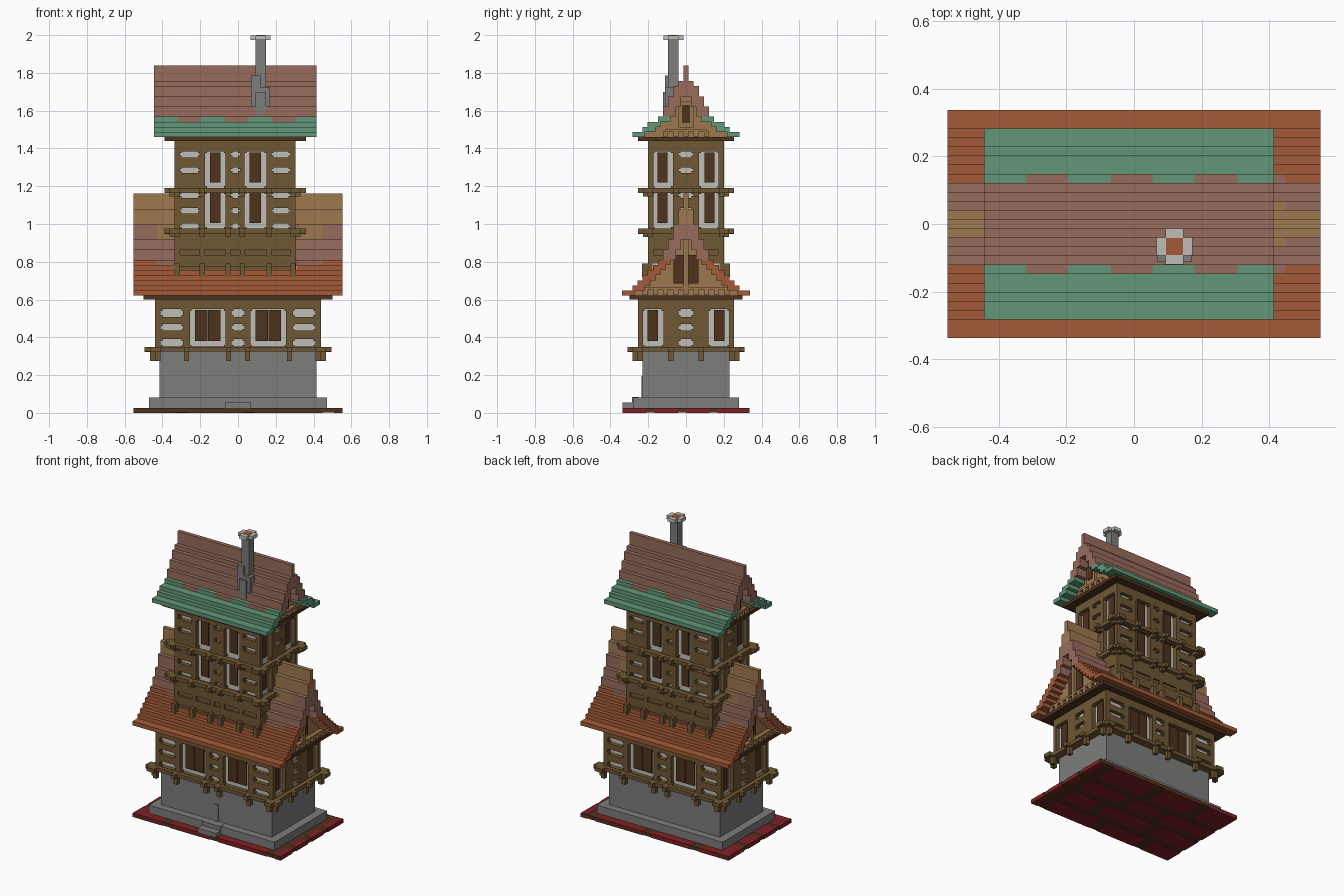
import bpy, bmesh
from mathutils import Matrix, Vector

cube = bpy.data.objects.get("Cube")
if cube:
    bpy.data.objects.remove(cube, do_unlink=True)

V = 0.027  # size of one building block


def linear(c):
    c /= 255
    return c / 12.92 if c <= 0.04 else ((c + 0.055) / 1.055) ** 2.4


def material(name, r, g, b):
    m = bpy.data.materials.new(name)
    m.use_nodes = True
    col = (linear(r), linear(g), linear(b), 1)
    m.diffuse_color = col
    bsdf = m.node_tree.nodes["Principled BSDF"]
    bsdf.inputs["Base Color"].default_value = col
    bsdf.inputs["Roughness"].default_value = 0.9
    return m


STONE = material("grey stone", 125, 125, 124)
TIMBER = material("timber brown", 112, 87, 52)
DARK = material("dark wood", 78, 50, 28)
PLASTER = material("off white plaster", 192, 190, 182)
BOARDS = material("tan boards", 158, 121, 80)
ORANGE = material("orange tile", 164, 91, 55)
MAUVE = material("mauve tile", 151, 108, 92)
GREEN = material("green tile", 98, 150, 120)
RED = material("red paving", 128, 33, 37)


def build(name, mat, boxes):
    """One object made of boxes (x0, x1, y0, y1, z0, z1)."""
    bm = bmesh.new()
    for x0, x1, y0, y1, z0, z1 in boxes:
        mid = Vector((x0 + x1, y0 + y1, z0 + z1)) / 2
        size = Matrix.Diagonal((abs(x1 - x0), abs(y1 - y0), abs(z1 - z0), 1))
        bmesh.ops.create_cube(bm, size=1, matrix=Matrix.Translation(mid) @ size)
    mesh = bpy.data.meshes.new(name)
    bm.to_mesh(mesh)
    bm.free()
    mesh.materials.append(mat)
    ob = bpy.data.objects.new(name, mesh)
    bpy.context.collection.objects.link(ob)


def place(side, u0, u1, d0, d1, z0, z1):
    """Box on a wall: u runs along the wall, d points outwards."""
    s = -1 if side in ("front", "right") else 1
    if side in ("front", "back"):
        return (u0, u1, s * d0, s * d1, z0, z1)
    return (s * d0, s * d1, u0, u1, z0, z1)


def facade(storey, side, d, posts, slots, windows, z0, z1, rails, hang, panes=1):
    """Timber frame with slotted bays, windows and a jettied sill beam."""
    frame, shutters = [], []
    c = 0.01  # corner blocks that round off each opening

    def corners(a, b, lo, hi):
        for u in (a, b - c):
            for z in (lo, hi - c):
                frame.append(place(side, u, u + c, d - V, d - 0.002, z, z + c))

    for a, b in posts:
        m = (a + b) / 2
        frame.append(place(side, a, b, d - V, d, z0, z1))
        frame.append(place(side, m - 0.014, m + 0.014, d, d + 2 * V, z0 - V, z0))
        frame.append(place(side, m - 0.014, m + 0.014, d, d + V, z0 - hang, z0))
    for a, b in slots:
        bottom = 0
        for lo, hi in rails:
            frame.append(place(side, a, b, d - V, d, z0 + lo, z0 + hi))
            corners(a, b, z0 + bottom, z0 + lo)
            bottom = hi
    lo, hi = posts[0][0], posts[-1][1]
    frame.append(place(side, lo - 0.055, hi + 0.055, d - 0.01, d + V, z0 - 0.025, z0))
    frame.append(place(side, lo, hi, d - V, d, rails[-1][0] + z0, z1))
    for a, b in windows:
        corners(a, b, z0, z0 + rails[-1][0])
        w = (b - a - 0.05) / panes
        for i in range(panes):
            p = a + 0.025 + i * w
            shutters.append(place(side, p + 0.002, p + w - 0.002, d - V, d - 0.018,
                                  z0 + 0.03, z0 + rails[-1][0] - 0.006))
    build(f"{storey}_{side}_frame", TIMBER, frame)
    build(f"{storey}_{side}_shutters", DARK, shutters)


def mirror(spans):
    return sorted([(-b, -a) for a, b in spans] + spans)


# Paving slab with staggered stones
build("paving_joints", DARK, [(-0.55, 0.55, -0.335, 0.335, 0.003, 0.026)])
stones = []
for row in range(4):
    y = -0.335 + row * 0.1675
    x = -0.553
    for i in range(4):
        end = min(0.553, x + (0.28, 0.36, 0.42)[(i + row) % 3])
        if end > x:
            stones.append((x, end - (0.06 if end < 0.55 else 0), y,
                           y + (0.1675 if row == 3 else 0.125), 0, V))
        x = end
build("paving_stones", RED, stones)

# Stone ground floor with plinth, steps and door post
build("stone_plinth", STONE, [(-0.47, 0.47, -0.28, 0.28, V, 0.081)])
build("stone_walls", STONE, [(-0.415, 0.415, -0.23, 0.23, 0.08, 0.34)])
build("entry_steps", STONE, [(-0.07, 0.07, -0.335, -0.28, V, 0.055),
                             (-0.07, 0.07, -0.287, -0.25, 0.055, 0.083)])
build("door_post", STONE, [(-0.014, 0.014, -0.235, -0.22, 0.08, 0.195)])

# Lower timber storey
build("lower_plaster", PLASTER, [(-0.413, 0.413, -0.228, 0.228, 0.35, 0.61)])
build("lower_floor", TIMBER, [(-0.44, 0.44, -0.255, 0.255, 0.325, 0.352)])
rails = [(0.04, 0.085), (0.12, 0.158), (0.2, 0.25)]
for side in ("front", "back"):
    facade("lower", side, 0.255, mirror([(0.41, 0.44), (0.255, 0.29), (0.035, 0.065)]),
           mirror([(0.29, 0.41)]) + [(-0.035, 0.035)], mirror([(0.065, 0.255)]),
           0.35, 0.61, rails, 0.075, 2)
for side in ("left", "right"):
    facade("lower", side, 0.44, mirror([(0.228, 0.255), (0.04, 0.12)]),
           [(-0.04, 0.04)], mirror([(0.12, 0.23)]), 0.35, 0.61, rails, 0.075)

# Tower: plain base and two timber storeys
T0, T1 = -0.335, 0.305
ENDS = ((T1, 1), (T0, -1))
build("tower_base", TIMBER, [(T0 + 0.012, T1 - 0.012, -0.188, 0.188, 0.7, 0.97),
                             (T0, T1, -0.2, 0.2, 0.775, 0.835),
                             (T0, T1, -0.2, 0.2, 0.865, 0.97)])
build("tower_plaster", PLASTER, [(T0 + V, T1 - V, -0.173, 0.173, 0.96, 1.45)])
build("tower_foot_plaster", PLASTER, [(x, x + s * 0.005, t * 0.145, t * 0.178, 0.762, 0.79)
                                      for x, s in ENDS for t in (-1, 1)])
front_posts = [(-0.335, -0.308), (-0.203, -0.175), (-0.065, -0.04),
               (0.01, 0.035), (0.15, 0.178), (0.278, 0.305)]
side_posts = mirror([(0.178, 0.2), (0.04, 0.07)])
build("tower_base_posts", TIMBER,
      [place(s, a, b, 0.17, d, z0, z1) for s in ("front", "back") for a, b in front_posts
       for d, z0, z1 in ((0.201, 0.72, 0.96), (0.232, 0.72, 0.79))] +
      [place(s, a, b, d - V, d + 0.002, 0.72, 0.96)
       for s, d in (("left", T1), ("right", -T0)) for a, b in side_posts])
rails = [(0.027, 0.08), (0.11, 0.163), (0.195, 0.25)]
for storey, z0, z1 in (("tower_lower", 0.975, 1.175), ("tower_upper", 1.19, 1.45)):
    for side in ("front", "back"):
        facade(storey, side, 0.2, front_posts,
               [(-0.308, -0.203), (-0.04, 0.01), (0.178, 0.278)],
               [(-0.175, -0.065), (0.035, 0.15)], z0, z1, rails, 0.045)
    for side, d in (("left", T1), ("right", -T0)):
        facade(storey, side, d, side_posts, [(-0.04, 0.04)],
               mirror([(0.07, 0.178)]), z0, z1, rails, 0.045)


def roof(name, x0, x1, g0, g1, z, steps, tiles, split_rows):
    """Stepped gable roof of (half width, height) rows counted in blocks;
    rows in split_rows alternate between two tile colours."""
    rows = {m: [] for m in tiles}
    gable = []
    band = 0
    for i, (half, h) in enumerate(steps):
        w = V * half
        inner = max(0, w - 2.5 * V)
        top = z + h * V
        if i in split_rows:
            x, k = x0, 0
            while x < x1 - 0.001:
                end = min(x1, x + 0.125)
                rows[tiles[band + k % 2]] += [(x, end, s * inner, s * w, z, top) for s in (-1, 1)]
                x, k = end, k + 1
            band += 1
        else:
            rows[tiles[band]] += [(x0, x1, s * inner, s * w, z, top) for s in (-1, 1)]
        if w > 0.06:
            gable += [(a, a + V, -w + 0.03, w - 0.03, z, top) for a in (g0, g1 - V)]
        z = top
    for m, boxes in rows.items():
        build(f"{name}_{m.name.replace(' ', '_')}", m, boxes)
    build(f"{name}_gables", BOARDS, gable)


def dentils(name, g0, g1, half, z):
    """Row of small block ends across each gable foot, with a ledge."""
    boxes = []
    for a, b in ((g1, g1 + V), (g0 - V, g0)):
        boxes += [(a, b, k * 2 * V - V / 2, k * 2 * V + V / 2, z, z + V)
                  for k in range(-half, half + 1)]
        boxes.append((a, b, -half * 2 * V, half * 2 * V, z + V, z + 1.5 * V))
    build(name, BOARDS, boxes)


# Lower roof
build("lower_eave_beams", DARK, [(-0.5, 0.5, -0.3, 0.3, 0.6, 0.622)])
roof("lower_roof", -0.553, 0.552, -0.47, 0.47, 0.621,
     [(12.5, 1), (10.5, 1), (9.5, 1), (8.5, 1), (7.5, 1), (6.5, 1), (5.5, 1),
      (4.5, 2), (3.5, 2), (2.5, 3), (1.5, 3), (0.5, 3)], [ORANGE, MAUVE, BOARDS], (6, 9))
dentils("lower_gable_dentils", -0.47, 0.47, 4, 0.625)
build("lower_gable_shutters", DARK,
      [(s * 0.47, s * 0.478, t * 0.012, t * 0.065, 0.685, 0.835) for s in (-1, 1) for t in (-1, 1)])
build("lower_gable_mullions", BOARDS,
      [(s * 0.46, s * 0.495, -0.012, 0.012, 0.66, 0.97) for s in (-1, 1)])

# Upper roof
build("upper_eave_beams", DARK, [(-0.39, 0.36, -0.255, 0.255, 1.44, 1.461)])
roof("upper_roof", -0.445, 0.415, T0 - V, T1 + V, 1.46,
     [(10.5, 1), (8.5, 1), (7.5, 1), (5.5, 1), (4.5, 2), (3.5, 2),
      (2.5, 2), (1.5, 1), (0.5, 3)], [GREEN, MAUVE], (3,))
dentils("upper_gable_dentils", T0 - V, T1 + V, 2, 1.463)
build("upper_gable_frames", BOARDS,
      [(x, x + s * (V + 0.02), -0.04, 0.04, 1.51, 1.65) for x, s in ENDS])
build("upper_gable_shutters", DARK,
      [(x + s * (V + 0.02), x + s * (V + 0.027), -0.02, 0.02, 1.535, 1.63) for x, s in ENDS])

# Chimney
CX, CY, H = 0.12, -0.067, V
build("chimney_shaft", STONE, [
    (CX - H, CX + H, CY - H, CY + H, 1.58, 1.98),
    (CX - 0.05, CX, CY - 0.045, CY + H, 1.6, 1.785),
    (CX, CX + 0.05, CY - 0.045, CY + H, 1.6, 1.725),
    (CX - H, CX + H, CY - 0.055, CY, 1.58, 1.7)])
build("chimney_cap", PLASTER, [(CX - 0.053, CX + 0.053, CY - H, CY + H, 1.974, 1.998),
                               (CX - H, CX + H, CY - 0.053, CY + 0.053, 1.974, 1.998)])
build("chimney_pot", ORANGE, [(CX - 0.025, CX + 0.025, CY - 0.025, CY + 0.025, 1.99, 2.0)])
